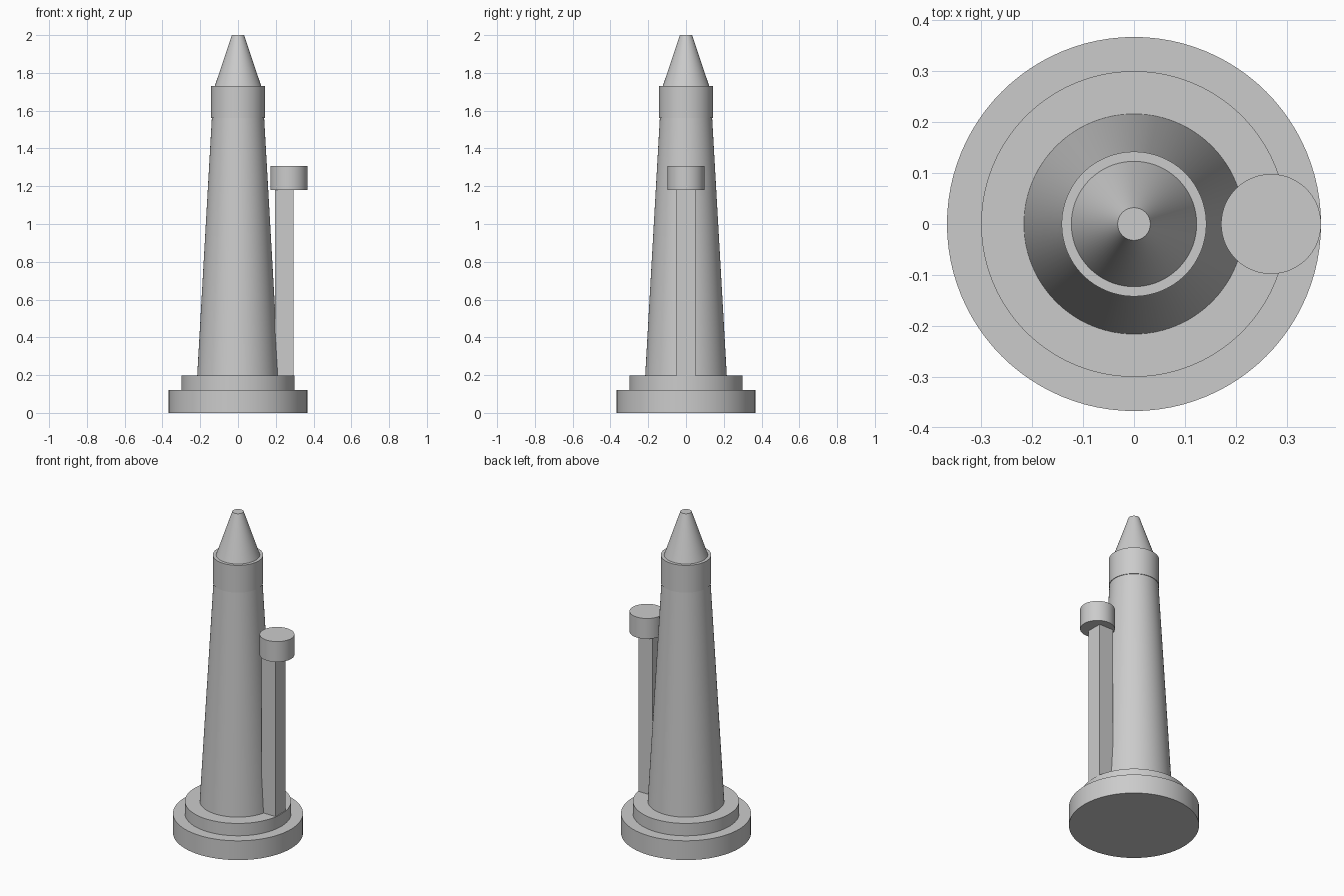
import bpy
import math

if "Cube" in bpy.data.objects:
    bpy.data.objects.remove(bpy.data.objects["Cube"])

grey = bpy.data.materials.new("light grey")
grey.diffuse_color = (0.6, 0.6, 0.6, 1.0)
grey.use_nodes = True
grey.node_tree.nodes["Principled BSDF"].inputs["Base Color"].default_value = grey.diffuse_color


def finish(name):
    obj = bpy.context.object
    obj.name = name
    obj.data.materials.append(grey)
    return obj


def frustum(name, r_bottom, r_top, z0, z1, x=0.0):
    bpy.ops.mesh.primitive_cone_add(vertices=96, radius1=r_bottom, radius2=r_top,
                                    depth=z1 - z0, location=(x, 0, (z0 + z1) / 2))
    bpy.ops.object.shade_smooth_by_angle(angle=math.radians(30))
    return finish(name)


# Two-step round base
frustum("base_plinth", 0.367, 0.367, 0.0, 0.12)
frustum("base_step", 0.30, 0.30, 0.12, 0.197)

# Tapered tower with collar and pointed top
frustum("tower_shaft", 0.216, 0.138, 0.197, 1.57)
frustum("tower_collar", 0.142, 0.142, 1.56, 1.73)
frustum("tower_spire", 0.123, 0.032, 1.73, 2.0)

# Square side post with round cap
bpy.ops.mesh.primitive_cube_add(size=1, location=(0.245, 0, (0.197 + 1.18) / 2))
post = finish("side_post")
post.scale = (0.098, 0.098, 1.18 - 0.197)
frustum("post_cap", 0.098, 0.098, 1.18, 1.307, x=0.269)
